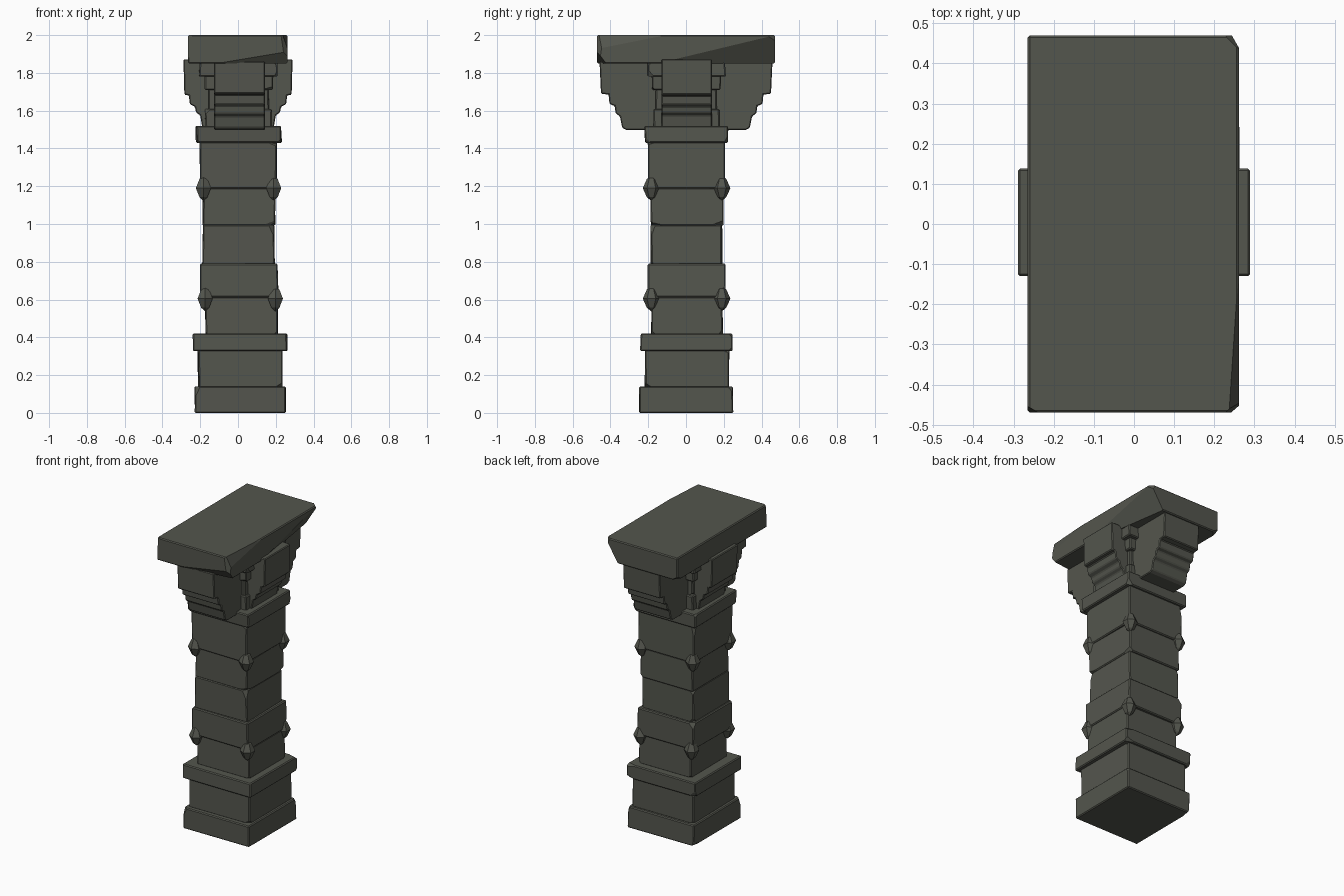
import bpy, bmesh, random
from mathutils import Vector

if "Cube" in bpy.data.objects:
    bpy.data.objects.remove(bpy.data.objects["Cube"])

random.seed(7)

stone = bpy.data.materials.new("dark green grey stone")
stone.diffuse_color = (0.088, 0.092, 0.075, 1)
stone.use_nodes = True
stone.node_tree.nodes["Principled BSDF"].inputs["Base Color"].default_value = stone.diffuse_color


def finish(bm, name):
    bmesh.ops.recalc_face_normals(bm, faces=bm.faces)
    mesh = bpy.data.meshes.new(name)
    bm.to_mesh(mesh)
    bm.free()
    mesh.materials.append(stone)
    obj = bpy.data.objects.new(name, mesh)
    bpy.context.collection.objects.link(obj)
    return obj


def cut(bm, co, no):
    """Slice off everything beyond a plane and cap the hole."""
    bmesh.ops.bisect_plane(bm, geom=bm.verts[:] + bm.edges[:] + bm.faces[:],
                           plane_co=co, plane_no=no, clear_outer=True)
    open_edges = [e for e in bm.edges if e.is_boundary]
    if open_edges:
        bmesh.ops.holes_fill(bm, edges=open_edges, sides=0)


def block(name, x0, x1, y0, y1, z0, z1, chips=5, jitter=0.004, depth=0.012):
    """Worn stone block: a box with eased edges and random chipped corners."""
    bm = bmesh.new()
    bmesh.ops.create_cube(bm, size=1)
    for v in bm.verts:
        v.co = Vector((x1 if v.co.x > 0 else x0, y1 if v.co.y > 0 else y0,
                       z1 if v.co.z > 0 else z0))
        if jitter:
            v.co += Vector([random.uniform(-jitter, jitter) for _ in range(2)] + [0])
    bmesh.ops.bevel(bm, geom=bm.edges[:], offset=0.006, segments=1, affect='EDGES')
    for _ in range(chips):
        sx, sy, sz = (random.choice((-1, 1)) for _ in range(3))
        corner = Vector((x1 if sx > 0 else x0, y1 if sy > 0 else y0,
                         z1 if sz > 0 else z0))
        n = Vector((sx * random.uniform(.15, 1), sy * random.uniform(.15, 1),
                    sz * random.uniform(.2, 1))).normalized()
        cut(bm, corner - n * random.uniform(depth * .8, depth * 1.6), n)
    return finish(bm, name)


# Pillar courses from the plinth up to the neck
courses = [
    ("plinth", -.228, .256, -.245, .248, 0, .14),
    ("pedestal", -.21, .233, -.216, .228, .135, .335),
    ("pedestal_cap", -.236, .26, -.242, .246, .327, .42),
    ("shaft_block_1", -.172, .212, -.185, .192, .415, .615),
    ("shaft_block_2", -.2, .212, -.2, .207, .612, .79),
    ("shaft_block_3", -.186, .193, -.185, .192, .785, .996),
    ("shaft_block_4", -.186, .198, -.185, .2, .992, 1.19),
    ("shaft_block_5", -.201, .206, -.2, .209, 1.187, 1.44),
    ("neck_slab", -.221, .23, -.218, .225, 1.43, 1.52),
]
for c in courses:
    block(*c)

# Diamond studs on the shaft corners, in two rings
for ring, z, dx in (("lower", .605, .012), ("upper", 1.19, .003)):
    for sx in (-1, 1):
        for sy in (-1, 1):
            bm = bmesh.new()
            bmesh.ops.create_uvsphere(bm, u_segments=6, v_segments=4, radius=1)
            for v in bm.verts:
                flat = .75 if 0.1 < abs(v.co.z) < .9 else 1
                v.co = Vector((sx * .186 + dx + v.co.x * .046 * flat,
                               sy * .186 + .003 + v.co.y * .046 * flat,
                               z + v.co.z * .068))
            finish(bm, ring + "_corner_stud")


def stepped_beam(name, axis, steps, lo, hi):
    """Mirrored stepped profile (reach, height) extruded across the other axis."""
    prof = steps + [(-r, z) for r, z in reversed(steps)]
    bm = bmesh.new()
    ends = []
    for w in (lo, hi):
        pts = [(r, w, z) if axis == 'x' else (w, r, z) for r, z in prof]
        ends.append([bm.verts.new(p) for p in pts])
        bm.faces.new(ends[-1])
    n = len(prof)
    for i in range(n):
        j = (i + 1) % n
        bm.faces.new((ends[0][i], ends[0][j], ends[1][j], ends[1][i]))
    obj = finish(bm, name)
    bev = obj.modifiers.new("worn edges", 'BEVEL')
    bev.width = 0.005
    bev.segments = 1
    return obj


# Capital: long and short corbelled arms crossing each other
stepped_beam("long_bracket", 'y',
             [(.315, 1.497), (.338, 1.51), (.35, 1.57), (.372, 1.585), (.378, 1.625),
              (.405, 1.635), (.41, 1.685), (.45, 1.69), (.458, 1.86)], -.126, .142)
stepped_beam("short_bracket", 'x',
             [(.17, 1.505), (.19, 1.515), (.2, 1.575), (.222, 1.59), (.228, 1.62),
              (.255, 1.635), (.26, 1.68), (.284, 1.685), (.289, 1.872)], -.13, .138)

# Stepped core filling the corners between the arms
for i, (h, z0, z1) in enumerate(((.172, 1.5, 1.61), (.158, 1.6, 1.72),
                                 (.18, 1.71, 1.79), (.205, 1.78, 1.86))):
    block("capital_core_%d" % (i + 1), -h, h + .006, -h, h + .004, z0, z1, chips=2)

# Top slab with broken corners
bm = bmesh.new()
bmesh.ops.create_cube(bm, size=1)
for v in bm.verts:
    v.co = Vector((v.co.x * .526 - .002, v.co.y * .94, 1.925 + v.co.z * .15))
bmesh.ops.bevel(bm, geom=bm.edges[:], offset=0.006, segments=1, affect='EDGES')
for co, no in (((.225, .47, 2), (.7, .7, .45)), ((.262, .3, 1.96), (.8, .12, -.5)),
               ((.245, -.46, 1.95), (1, 1.0 * -1, .15)), ((-.25, -.47, 1.93), (-.6, -1, .1)),
               ((0, -.465, 1.862), (.1, -.8, -.6)), ((.258, -.25, 1.98), (.9, -.06, .3)),
               ((-.255, .45, 1.86), (-.5, .4, -.8))):
    cut(bm, Vector(co), Vector(no).normalized())
finish(bm, "top_slab")
